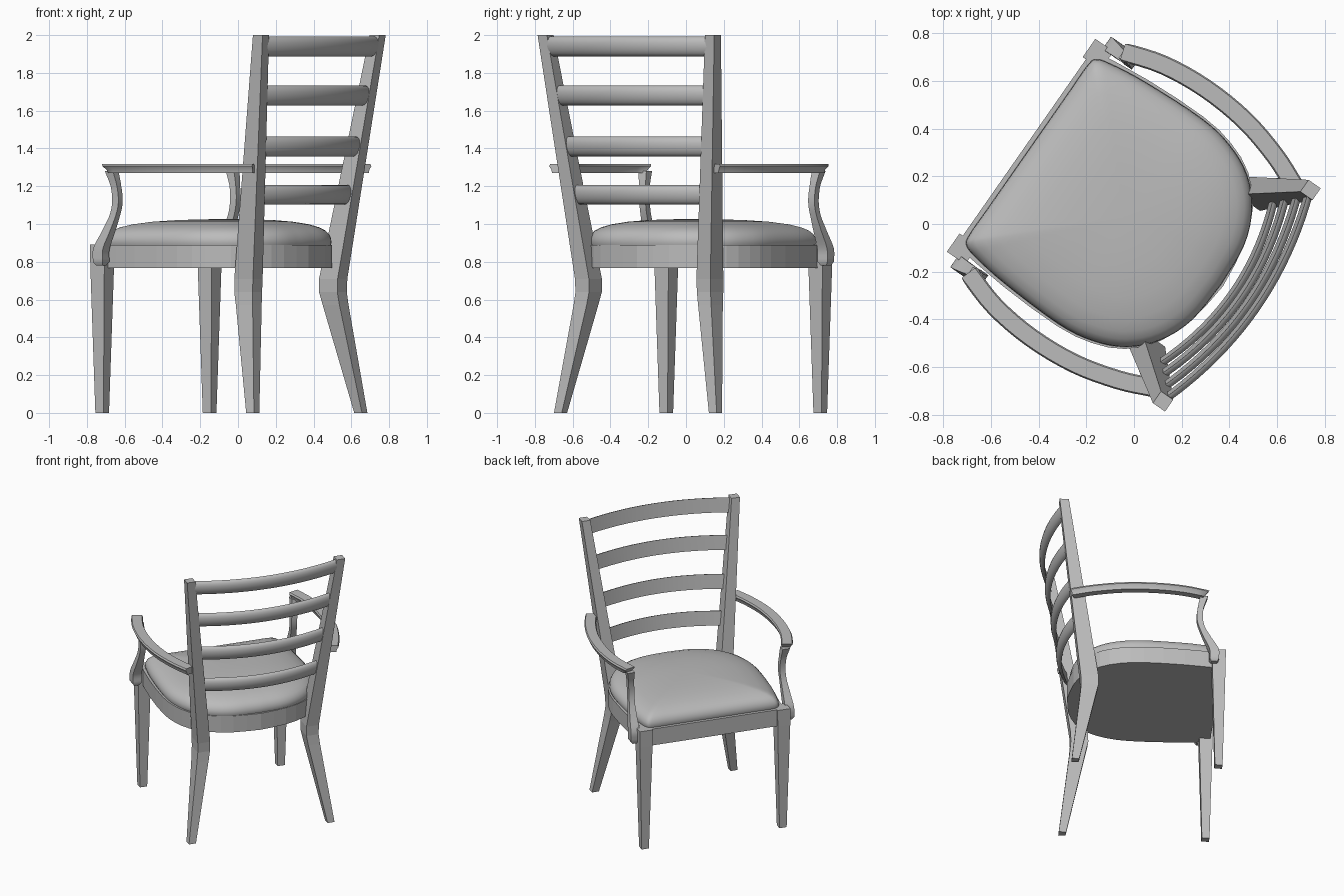
import bpy, bmesh, math
from mathutils import Matrix, Vector

cube = bpy.data.objects.get("Cube")
if cube:
    bpy.data.objects.remove(cube)

grey = bpy.data.materials.new("plain_grey")
grey.use_nodes = True
grey.diffuse_color = (0.5, 0.5, 0.5, 1)
grey.node_tree.nodes["Principled BSDF"].inputs["Base Color"].default_value = (0.5, 0.5, 0.5, 1)

# Built with local x = backward, local y = sideways, then turned as a whole
TURN = Matrix.Rotation(math.radians(-34.9), 4, 'Z')


def loft(name, rings, smooth=False):
    """Skin a list of equal-length rings and cap both ends."""
    bm = bmesh.new()
    loops = [[bm.verts.new(TURN @ Vector(p)) for p in ring] for ring in rings]
    n = len(loops[0])
    for a, b in zip(loops, loops[1:]):
        for i in range(n):
            j = (i + 1) % n
            bm.faces.new((a[i], a[j], b[j], b[i]))
    bm.faces.new(loops[0])
    bm.faces.new(loops[-1])
    bmesh.ops.recalc_face_normals(bm, faces=bm.faces)
    mesh = bpy.data.meshes.new(name)
    bm.to_mesh(mesh)
    bm.free()
    mesh.materials.append(grey)
    obj = bpy.data.objects.new(name, mesh)
    bpy.context.collection.objects.link(obj)
    if smooth:
        bpy.ops.object.select_all(action='DESELECT')
        obj.select_set(True)
        bpy.context.view_layer.objects.active = obj
        bpy.ops.object.shade_smooth_by_angle(angle=math.radians(40))
    return obj


def spline(points, steps):
    """Catmull-Rom curve through points."""
    p = [Vector(q) for q in points]
    p = [2 * p[0] - p[1]] + p + [2 * p[-1] - p[-2]]
    out = []
    for i in range(1, len(p) - 2):
        a, b, c, d = p[i - 1:i + 3]
        for k in range(steps):
            t = k / steps
            out.append(b + 0.5 * t * (c - a + t * (2 * a - 5 * b + 4 * c - d + t * (3 * (b - c) + d - a))))
    return out + [p[-2]]


def rect(x, y, z, wx, wy):
    return [(x + sx * wx / 2, y + sy * wy / 2, z)
            for sx, sy in ((-1, -1), (1, -1), (1, 1), (-1, 1))]


# Legs, arms and arm supports, once per side
for side, s in (("left", 1), ("right", -1)):
    loft(side + "_front_leg", [rect(-0.53, s * 0.497, z, w, w)
                               for z, w in ((0, 0.052), (0.77, 0.09), (0.892, 0.093))])

    # Rear leg and back post in one piece
    post = [(0.444, 0.50, 0, 0.05, 0.05), (0.35, 0.402, 0.57, 0.108, 0.084),
            (0.339, 0.392, 0.64, 0.118, 0.088), (0.341, 0.392, 0.71, 0.12, 0.09),
            (0.525, 0.54, 2.0, 0.062, 0.06)]
    loft(side + "_back_post", [rect(x, s * y, z, wx, wy) for x, y, z, wx, wy in post])

    # Arm: bowed outward, chamfered underneath, undercut at the front
    path = spline([(-0.452, 0.565), (-0.28, 0.617), (-0.08, 0.637), (0.13, 0.622),
                   (0.32, 0.573), (0.46, 0.515)], 4)
    section = [(-0.034, 1.318), (0.034, 1.318), (0.04, 1.306), (0.028, 1.288),
               (0.024, 1.27), (-0.024, 1.27), (-0.028, 1.288), (-0.04, 1.306)]
    rings = []
    for i, p in enumerate(path):
        d = (path[min(i + 1, len(path) - 1)] - path[max(i - 1, 0)]).normalized()
        rings.append([(p.x - d.y * o + (0.8 * (1.318 - z) if i == 0 else 0),
                       s * (p.y + d.x * o), z) for o, z in section])
    loft(side + "_arm", rings, True)

    # Arm support: swept S-curve with a rounded foot
    stem = spline([(-0.495, 0.557, 0.80), (-0.493, 0.557, 0.87), (-0.45, 0.553, 0.96),
                   (-0.412, 0.547, 1.05), (-0.398, 0.545, 1.12), (-0.404, 0.55, 1.20),
                   (-0.425, 0.56, 1.28)], 4)
    rings = [rect(-0.495, s * 0.557, 0.78, 0.04, 0.035)]
    for p in stem:
        w = 0.04 + 0.023 * min(1, max(0, (1.04 - p.z) / 0.16))
        w += 0.012 * max(0, (p.z - 1.2) / 0.08)
        rings.append(rect(p.x, s * p.y, p.z, w, w))
    loft(side + "_arm_support", rings, True)

# Seat outline: half profile mirrored across the centre line
half = spline([(-0.56, 0.50), (-0.3, 0.528), (-0.02, 0.535), (0.14, 0.51), (0.27, 0.45),
               (0.37, 0.34), (0.43, 0.19), (0.455, 0)], 2)
outline = [(p.x, p.y) for p in half] + [(p.x, -p.y) for p in half[-2::-1]]
loft("seat_frame", [[(x, y, z) for x, y in outline] for z in (0.768, 0.89)])

# Domed cushion with a softened rim
fine = spline([(-0.54, 0.30), (-0.54, 0.43), (-0.525, 0.475), (-0.46, 0.495), (-0.3, 0.515),
               (-0.02, 0.525), (0.14, 0.50), (0.27, 0.44), (0.37, 0.335), (0.43, 0.19),
               (0.445, 0)], 4)
rim = [(p.x, p.y) for p in fine] + [(p.x, -p.y) for p in fine[-2::-1]]
dome = [(0.985, 0.88), (1.0, 0.9), (0.995, 0.925), (0.975, 0.947), (0.94, 0.965), (0.88, 0.982),
        (0.78, 0.998), (0.62, 1.012), (0.42, 1.021), (0.2, 1.025), (0.02, 1.026)]
loft("seat_cushion", [[(-0.05 + (x + 0.05) * k, y * k, z) for x, y in rim] for k, z in dome], True)

# Ladder slats: bowed backward, flat in front and rounded behind
for n, mid in enumerate((1.155, 1.41, 1.68, 1.94)):
    t = (mid - 0.71) / 1.29
    cx, reach = 0.345 + 0.184 * t, 0.392 + 0.148 * t
    rings = []
    for i in range(21):
        v = -1 + i / 10
        bow = cx + 0.095 * (1 - v * v)
        ring = []
        for k in range(9):
            a = math.pi * (k / 8 - 0.5)
            ring.append((bow + 0.03 * math.cos(a) - 0.008 + 0.0075 * math.sin(a),
                         reach * v, mid + 0.052 * math.sin(a)))
        rings.append(ring)
    loft("back_slat_%d" % (n + 1), rings, True)
